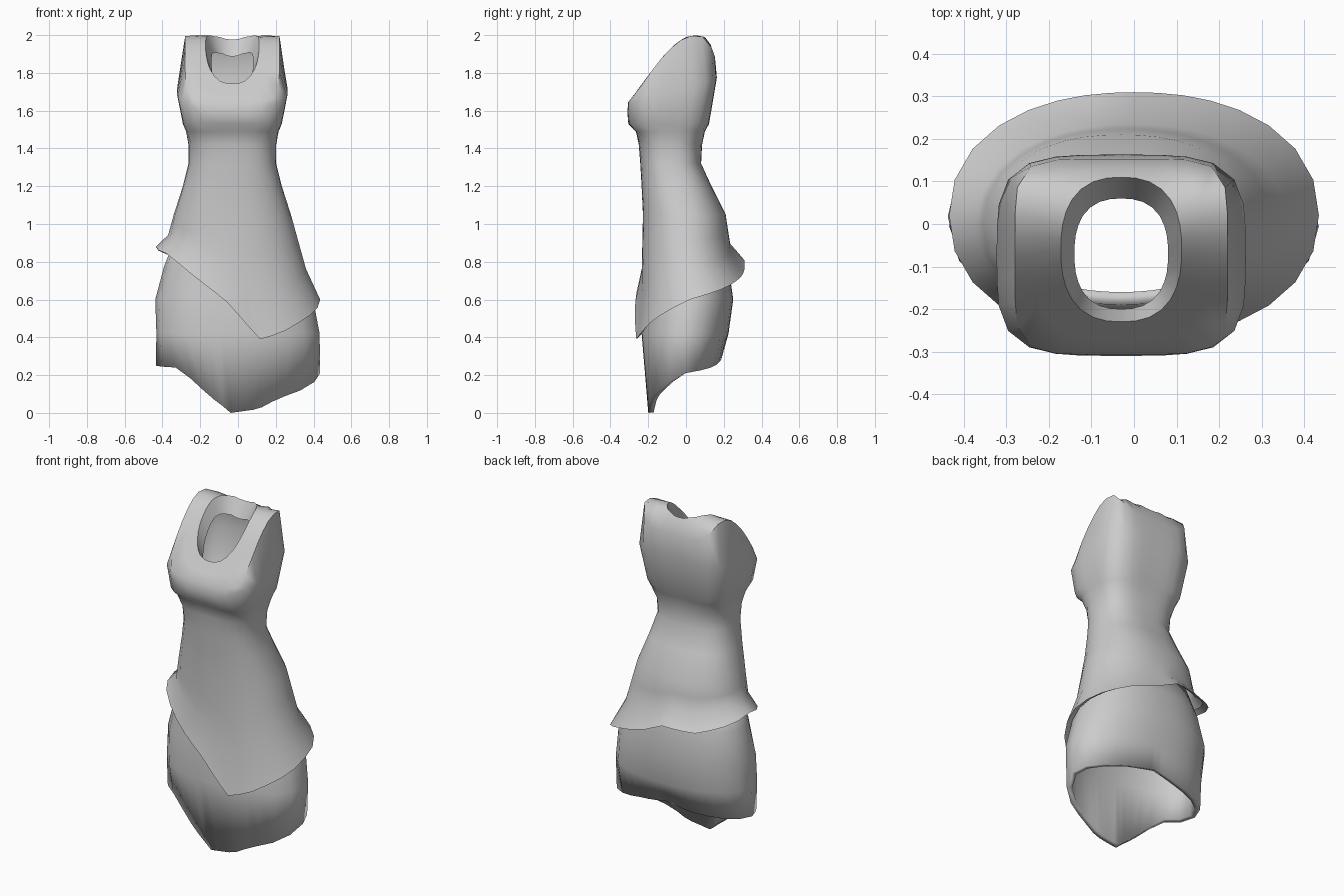
import bpy, bmesh, math

cube = bpy.data.objects.get("Cube")
if cube:
    bpy.data.objects.remove(cube, do_unlink=True)

N = 32  # points around each ring

cloth = bpy.data.materials.new("light_grey_cloth")
cloth.use_nodes = True
GREY = (0.6, 0.6, 0.6, 1)
cloth.diffuse_color = GREY
cloth.node_tree.nodes["Principled BSDF"].inputs["Base Color"].default_value = GREY


def lerp_table(table, v):
    """Piecewise linear lookup in (key, value) pairs."""
    if v <= table[0][0]:
        return table[0][1]
    for (a, p), (b, q) in zip(table, table[1:]):
        if v <= b:
            return p + (q - p) * (v - a) / (b - a)
    return table[-1][1]


def ring(cx, rx, front, back, power, z):
    """Superellipse ring; z is a height or a function of (angle, y)."""
    cy, ry = (front + back) / 2, (back - front) / 2
    pts = []
    for j in range(N):
        deg = 360 * j / N
        c, s = math.cos(math.radians(deg)), math.sin(math.radians(deg))
        r = (abs(c / rx) ** power + abs(s / ry) ** power) ** (-1 / power)
        y = cy + r * s
        pts.append((cx + r * c, y, z(deg, y) if callable(z) else z))
    return pts


def blend(a, b, t):
    return [tuple(p + (q - p) * t for p, q in zip(u, v)) for u, v in zip(a, b)]


def loft(name, rings, angle):
    bm = bmesh.new()
    loops = [[bm.verts.new(p) for p in r] for r in rings]
    for a, b in zip(loops, loops[1:]):
        for j in range(N):
            k = (j + 1) % N
            bm.faces.new((a[j], b[j], b[k], a[k]))
    me = bpy.data.meshes.new(name)
    bm.to_mesh(me)
    bm.free()
    me.materials.append(cloth)
    ob = bpy.data.objects.new(name, me)
    bpy.context.collection.objects.link(ob)
    bpy.ops.object.select_all(action='DESELECT')
    ob.select_set(True)
    bpy.context.view_layer.objects.active = ob
    bpy.ops.object.shade_smooth_by_angle(angle=math.radians(angle))
    return ob


# Height of the chest and shoulder surface by depth
SLOPE = [(-0.31, 1.64), (-0.26, 1.70), (-0.19, 1.80), (-0.12, 1.89), (-0.05, 1.96),
         (0.0, 1.99), (0.05, 2.0), (0.1, 1.99), (0.13, 1.95), (0.155, 1.88)]
# Heights around the body, by angle from the left side through the back
UNDERARM = [(0, 1.70), (35, 1.75), (90, 1.78), (145, 1.75), (180, 1.70),
            (215, 1.66), (240, 1.585), (300, 1.585), (325, 1.66), (360, 1.70)]
TUNIC_HEM = [(0, 0.60), (45, 0.70), (80, 0.76), (100, 0.81), (135, 0.80), (180, 0.88),
             (205, 0.84), (230, 0.71), (260, 0.58), (292.5, 0.39), (311, 0.42),
             (336, 0.51), (360, 0.60)]
SKIRT_HEM = [(0, 0.21), (45, 0.27), (90, 0.30), (135, 0.27), (180, 0.25), (203, 0.24),
             (230, 0.09), (258.75, 0.0), (300, 0.02), (338, 0.12), (350, 0.17), (360, 0.21)]


def slope(deg, y):
    return lerp_table(SLOPE, y)


def by_angle(table):
    return lambda deg, y: lerp_table(table, deg)


# Tunic: neck lip, shoulders, armhole sides, bust, waist and slanted hem
neck = ring(-0.03, 0.142, -0.23, 0.11, 2.5, slope)
lip = [(x, y, z - 0.09) for (x, y, _), (_, _, z) in
       zip(ring(-0.03, 0.11, -0.20, 0.06, 2.5, 0), neck)]
shoulder = ring(-0.03, 0.25, -0.307, 0.153, 6, slope)
yoke = [(x, y, slope(0, y)) for x, y, _ in blend(neck, shoulder, 0.5)]
hip = ring(-0.03, 0.31, -0.228, 0.21, 2.3, 1.05)
hem = ring(0.0, 0.435, -0.27, 0.31, 2.2, by_angle(TUNIC_HEM))
flare = [(x, y, h[2] + (1.05 - h[2]) * 0.36) for (x, y, _), h in
         zip(ring(-0.005, 0.365, -0.235, 0.235, 2.2, 0), hem)]
hem_inside = [(x * 0.92, y * 0.92, z + 0.02) for x, y, z in hem]
loft("tunic", [
    lip, neck, yoke, shoulder,
    ring(-0.03, 0.293, -0.31, 0.163, 4, by_angle(UNDERARM)),
    ring(-0.03, 0.262, -0.305, 0.122, 4, 1.53),
    ring(-0.03, 0.245, -0.265, 0.10, 4, 1.49),
    ring(-0.03, 0.232, -0.25, 0.085, 3, 1.42),
    ring(-0.03, 0.232, -0.242, 0.08, 2.6, 1.32),
    ring(-0.03, 0.262, -0.235, 0.135, 2.5, 1.20),
    hip, blend(hip, flare, 0.5), flare, hem, hem_inside], 42)

# Underskirt with a thick, pointed hem
skirt = loft("underskirt", [
    ring(-0.03, 0.30, -0.19, 0.19, 2.2, 0.93),
    ring(-0.03, 0.36, -0.20, 0.225, 2.2, 0.78),
    ring(-0.02, 0.418, -0.215, 0.25, 2.2, 0.60),
    ring(0.0, 0.432, -0.235, 0.225, 2.2, 0.42),
    ring(0.0, 0.435, -0.20, 0.19, 2.2, by_angle(SKIRT_HEM))], 42)
thick = skirt.modifiers.new("thickness", 'SOLIDIFY')
thick.thickness = 0.03
